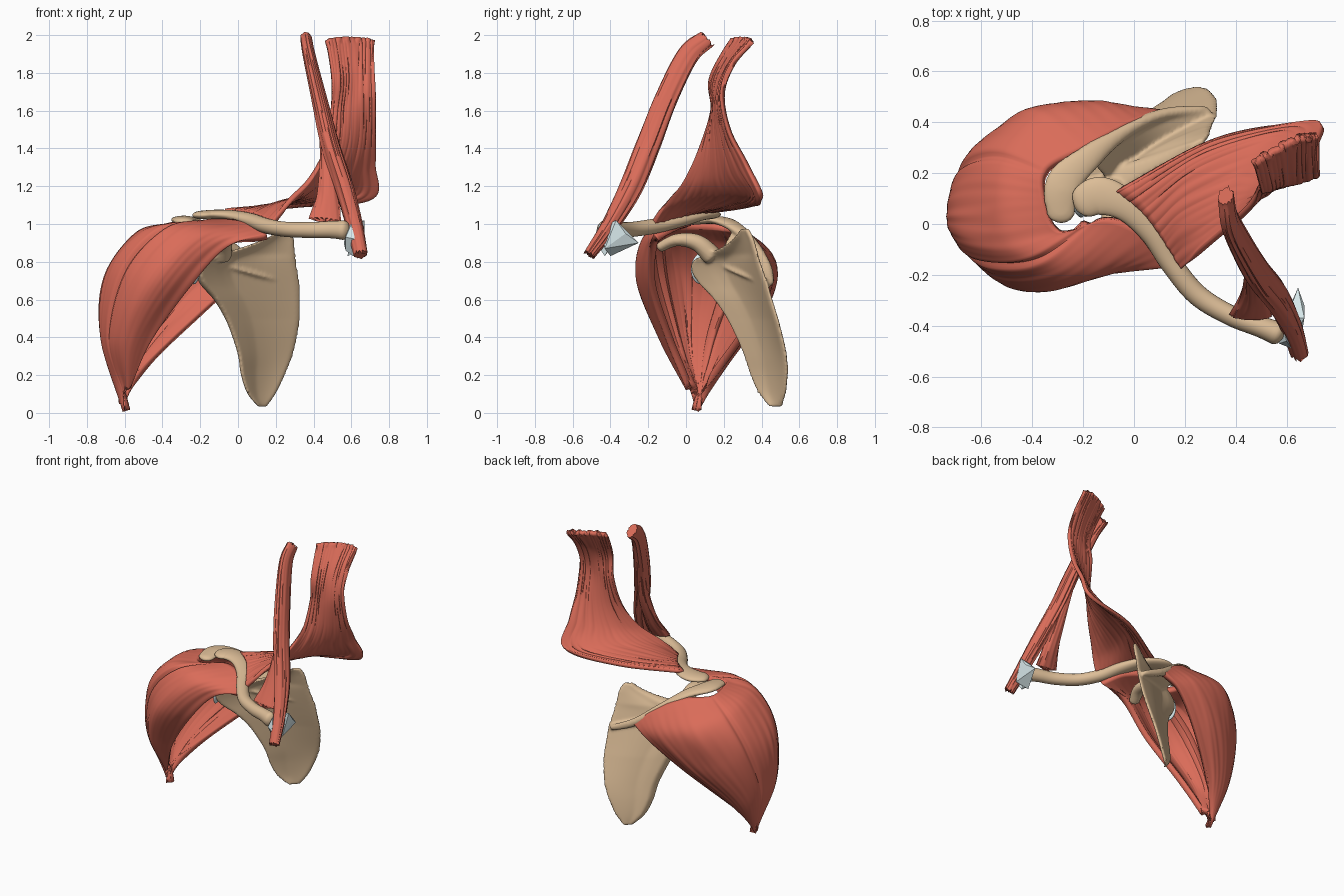
import bpy, bmesh, math
from mathutils import Vector, noise

if "Cube" in bpy.data.objects:
    bpy.data.objects.remove(bpy.data.objects["Cube"])

def material(name, rgb):
    m = bpy.data.materials.new(name)
    m.diffuse_color = (*rgb, 1)
    m.use_nodes = True
    m.node_tree.nodes["Principled BSDF"].inputs["Base Color"].default_value = m.diffuse_color
    return m

RED = material("muscle", (0.70, 0.15, 0.10))
BONE = material("bone", (0.72, 0.51, 0.31))
PALE = material("cartilage", (0.72, 0.85, 0.87))

def spline(pts, t):
    """Catmull-Rom through points of any dimension, t in 0..1"""
    p = [Vector(q) for q in pts]
    n = len(p) - 1
    p = [2 * p[0] - p[1]] + p + [2 * p[-1] - p[-2]]
    i = min(int(t * n), n - 1)
    f = t * n - i
    a, b, c, d = p[i:i + 4]
    return 0.5 * (2 * b + (c - a) * f + (2 * a - 5 * b + 4 * c - d) * f * f + (3 * b - a - 3 * c + d) * f ** 3)

def build(name, parts, mat, closed=True):
    verts, faces = [], []
    for v, f in parts:
        k = len(verts)
        verts += v
        faces += [[i + k for i in q] for q in f]
    me = bpy.data.meshes.new(name)
    me.from_pydata(verts, [], faces)
    if closed:
        bm = bmesh.new()
        bm.from_mesh(me)
        bmesh.ops.recalc_face_normals(bm, faces=bm.faces)
        bm.to_mesh(me)
        bm.free()
    me.materials.append(mat)
    ob = bpy.data.objects.new(name, me)
    bpy.context.collection.objects.link(ob)
    bpy.context.view_layer.objects.active = ob
    ob.select_set(True)
    bpy.ops.object.shade_smooth_by_angle(angle=math.radians(50))
    ob.select_set(False)
    return ob

def loft(rings):
    n, m = len(rings[0]), len(rings)
    faces = [[i * n + j, i * n + (j + 1) % n, (i + 1) * n + (j + 1) % n, (i + 1) * n + j]
             for i in range(m - 1) for j in range(n)]
    faces += [list(range(n)), list(range((m - 1) * n, m * n))]
    return [v for r in rings for v in r], faces

def tube(path, up=(0, 0, 1), steps=48, n=24, grain=0, cap=0.05):
    """path entries: x, y, z, half width, half height"""
    rings = []
    for k in range(steps + 1):
        t = k / steps
        q = spline(path, t)
        tan = (spline(path, min(1, t + .01)) - spline(path, max(0, t - .01))).to_3d().normalized()
        side = tan.cross(Vector(up)).normalized()
        top = side.cross(tan)
        e = min(t, 1 - t) / cap if cap else 1
        f = 1 if e >= 1 else max(.2, math.sqrt(1 - (1 - e) ** 2))
        ring = []
        for j in range(n):
            a = 2 * math.pi * j / n
            g = f * (1 + grain * noise.noise((math.cos(a) * 4, math.sin(a) * 4, t * 2)))
            p = q.to_3d() + side * q[3] * g * math.cos(a) + top * q[4] * g * math.sin(a)
            if grain and k in (0, steps):      # frayed muscle ends
                p += tan * .03 * noise.noise((a * 4, 3, k))
            ring.append(p)
        rings.append(ring)
    return loft(rings)

def sheet(name, rows, thick, mat, nu, nv, bump, offset):
    """smooth muscle sheet through rows of points, with fibre relief"""
    def P(u, v):
        return spline([spline(r, v) for r in rows], u)
    verts = []
    for i in range(nu + 1):
        for j in range(nv + 1):
            u, v, h = i / nu, j / nv, .004
            du = P(min(1, u + h), v) - P(max(0, u - h), v)
            dv = P(u, min(1, v + h)) - P(u, max(0, v - h))
            verts.append(P(u, v) + du.cross(dv).normalized() * bump(u, v))
    w = nv + 1
    faces = [[i * w + j, (i + 1) * w + j, (i + 1) * w + j + 1, i * w + j + 1]
             for i in range(nu) for j in range(nv)]
    s = build(name, [(verts, faces)], mat, False).modifiers.new("thickness", "SOLIDIFY")
    s.thickness, s.offset = thick, offset

# Scapula blade: left x, right x, height, lateral border half thickness
outline = [(.11, .15, .03, .012), (.05, .2, .10, .022), (.015, .25, .2, .025), (0, .29, .3, .026),
           (-.03, .315, .4, .028), (-.07, .33, .5, .032), (-.13, .332, .6, .045), (-.2, .33, .68, .065),
           (-.225, .32, .75, .078), (-.19, .31, .81, .07), (-.06, .305, .85, .04), (.06, .3, .89, .018),
           (.16, .295, .93, .012), (.23, .275, .975, .01)]
rings = []
for k in range(61):
    l, r, z, th = spline(outline, k / 60)
    ring = []
    for j in range(40):
        a = 2 * math.pi * j / 40
        s = .5 - .5 * math.cos(a)
        x = l + (r - l) * s
        y = .4 + .59 * x - .243 * z + .035 * math.sin(math.pi * s) * min(1, (r - l) * 2.5)
        y += .035 * s * math.exp(-((z - .22) / .25) ** 2)
        half = .013 + th * max(0, 1 - s * 3.2) ** .7
        edge = min(1, abs(math.sin(a)) * 2.2)
        ring.append(Vector((x, y + math.copysign(half * edge, math.sin(a)), z)))
    rings.append(ring)

# Scapular spine shelf, from blade to crest
base = [(.3, .43, .68), (.1, .29, .73), (-.03, .21, .77), (-.1, .17, .81)]
crest = [(.3, .45, .69), (.11, .425, .77), (-.05, .355, .89), (-.18, .265, .98)]
shelf = []
for k in range(25):
    b, c = spline(base, k / 24), spline(crest, k / 24)
    ax = (c - b) * .55
    nrm = ax.cross(Vector((1, .4, -.3))).normalized() * .018
    shelf.append([(b + c) / 2 + ax * math.cos(i * math.pi / 8) + nrm * math.sin(i * math.pi / 8) for i in range(16)])

crest_tube = tube([(.3, .45, .68, .02, .02), (.11, .43, .77, .024, .028), (-.05, .355, .895, .03, .024),
                   (-.19, .25, .99, .055, .024), (-.283, .15, 1.022, .07, .022), (-.285, .0, 1.012, .05, .02)])
coracoid = tube([(-.09, .15, .82, .055, .055), (-.08, .06, .9, .05, .045),
                 (-.085, -.05, .915, .045, .033), (-.12, -.15, .87, .035, .026)])
scapula = build("scapula", [loft(rings), loft(shelf), crest_tube, coracoid], BONE)
rm = scapula.modifiers.new("fuse", "REMESH")
rm.mode, rm.voxel_size, rm.use_smooth_shade = "VOXEL", .009, True
sm = scapula.modifiers.new("soften", "SMOOTH")
sm.factor, sm.iterations = .5, 6

# Clavicle: flat lateral end, S-bend, flared medial end
build("clavicle", [tube([(-.23, .06, 1.045, .055, .02), (-.14, .11, 1.05, .075, .025), (-.03, .07, 1.045, .06, .028),
                         (.07, -.03, 1.02, .05, .036), (.15, -.16, .99, .043, .04), (.25, -.28, .972, .042, .04),
                         (.38, -.36, .968, .04, .042), (.5, -.405, .97, .042, .046),
                         (.59, -.44, .965, .05, .055)], steps=64)], BONE)

# Socket cartilage
bpy.ops.mesh.primitive_uv_sphere_add(segments=24, ring_count=14, location=(-.222, .085, .765))
socket = bpy.context.object
socket.name = "socket_cartilage"
socket.scale = (.022, .062, .085)
socket.rotation_euler = (0, .15, .3)
socket.data.materials.append(PALE)
socket.data.shade_smooth()
socket.select_set(False)

# Faceted joint cartilage at the medial end of the clavicle
def hull(name, pts):
    bm = bmesh.new()
    for p in pts:
        bm.verts.new(p)
    bmesh.ops.convex_hull(bm, input=bm.verts)
    me = bpy.data.meshes.new(name)
    bm.to_mesh(me)
    bm.free()
    me.materials.append(PALE)
    bpy.context.collection.objects.link(bpy.data.objects.new(name, me))

hull("joint_disc", [(.57, -.47, .93), (.57, -.43, .86), (.58, -.39, .99), (.6, -.46, 1.0), (.62, -.49, .92),
                    (.61, -.43, .83), (.62, -.38, .92), (.56, -.38, .9)])
hull("first_rib_cartilage", [(.6, -.37, 1.01), (.67, -.37, 1.02), (.645, -.25, .9), (.67, -.32, .95),
                             (.58, -.4, .83), (.66, -.43, .87), (.62, -.45, .98)])

# Deltoid: fibres from clavicle, acromion and spine down to the arm
fibres = [
    [(.15, -.17, .95), (-.06, -.19, .875), (-.25, -.19, .67), (-.46, -.1, .38), (-.57, 0, .13)],
    [(.06, -.05, 1.01), (-.2, -.22, .93), (-.42, -.265, .7), (-.57, -.15, .4), (-.585, 0, .12)],
    [(-.1, .02, 1.03), (-.33, -.175, .98), (-.55, -.2, .75), (-.66, -.1, .4), (-.6, .02, .12)],
    [(-.29, -.03, 1.01), (-.5, -.09, .965), (-.675, -.07, .75), (-.72, -.02, .4), (-.61, .04, .06)],
    [(-.355, .1, 1.01), (-.55, .1, .945), (-.71, .08, .7), (-.725, .05, .38), (-.61, .06, .01)],
    [(-.345, .22, 1.0), (-.53, .29, .9), (-.66, .26, .68), (-.7, .15, .36), (-.61, .07, .01)],
    [(-.18, .31, .975), (-.38, .45, .83), (-.52, .385, .59), (-.63, .22, .3), (-.6, .08, .03)],
    [(-.02, .4, .88), (-.16, .485, .75), (-.34, .42, .54), (-.52, .25, .29), (-.595, .08, .05)],
    [(.12, .45, .77), (-.02, .455, .67), (-.21, .375, .5), (-.43, .235, .29), (-.585, .08, .1)]]

def deltoid_relief(u, v):
    fade = math.sin(math.pi * min(1, v * 1.1 + .02)) if v < .9 else .1
    groove = sum(math.exp(-((u - c) / .01) ** 2) for c in (.3, .61))
    return fade * (.005 * noise.noise((u * 40, v * 2, 0)) + .006 * noise.noise((u * 14, v * 3, 5)) - .018 * groove)

sheet("deltoid", fibres, .04, RED, 150, 48, deltoid_relief, -1)

# Trapezius upper part: rows from free front edge to the midline
rows = [
    [(.47, .24, 1.975), (.55, .29, 1.985), (.65, .34, 1.98), (.72, .35, 1.965)],
    [(.5, .13, 1.77), (.57, .17, 1.78), (.65, .22, 1.82), (.72, .25, 1.85)],
    [(.49, .14, 1.6), (.56, .15, 1.61), (.65, .17, 1.65), (.72, .195, 1.7)],
    [(.46, .08, 1.4), (.54, .14, 1.41), (.64, .2, 1.45), (.72, .23, 1.5)],
    [(.38, 0, 1.24), (.47, .13, 1.25), (.6, .25, 1.28), (.72, .32, 1.32)],
    [(.28, -.09, 1.13), (.37, .12, 1.16), (.54, .32, 1.16), (.71, .4, 1.14)],
    [(.23, -.14, 1.06), (.2, .04, 1.1), (.25, .22, 1.11), (.33, .34, 1.1)],
    [(.19, -.17, 1.01), (.11, -.05, 1.04), (.03, .05, 1.065), (-.07, .13, 1.07)]]
sheet("trapezius", rows, .026, RED, 70, 70,
      lambda u, v: .005 * noise.noise((u * 3, v * 20, 9)) + .03 * noise.noise((v * 14, 0, 2)) * max(0, 1 - u * 60), 0)

# Sternomastoid: long sternal head and short clavicular head
build("sternomastoid_sternal_head", [tube(
    [(.36, .11, 1.98, .03, .05), (.378, .01, 1.89, .033, .058), (.435, -.11, 1.65, .042, .06),
     (.49, -.2, 1.42, .047, .062), (.56, -.29, 1.2, .047, .06), (.615, -.4, 1.0, .042, .045),
     (.65, -.51, .84, .036, .03)], up=(0, 1, 0), steps=70, n=40, grain=.2, cap=0)], RED)
build("sternomastoid_clavicular_head", [tube(
    [(.44, -.11, 1.6, .02, .03), (.47, -.19, 1.36, .035, .035), (.475, -.28, 1.16, .055, .03),
     (.46, -.365, 1.01, .085, .022)], up=(0, 1, 0), steps=40, n=36, grain=.2, cap=.02)], RED)
